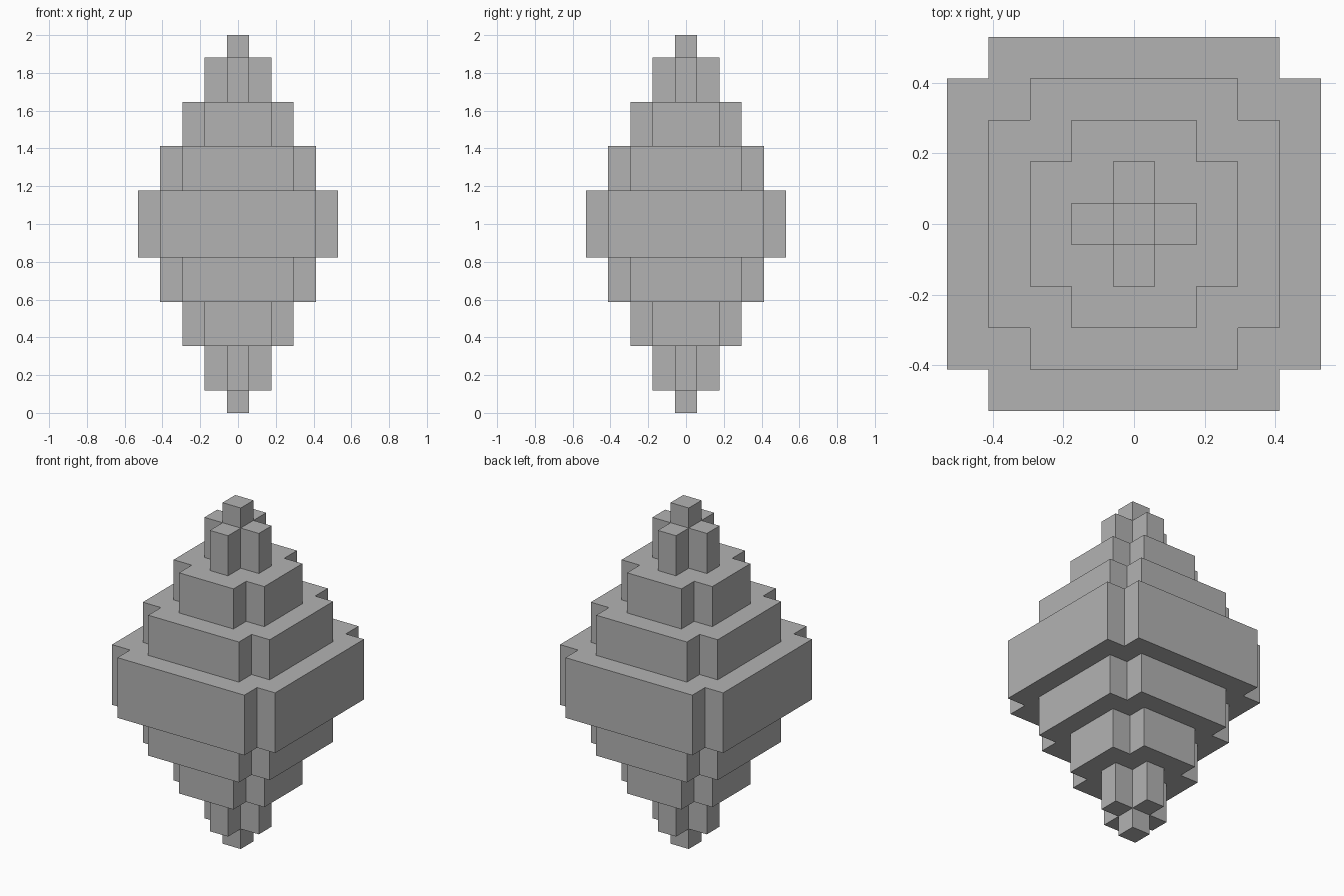
import bpy
import bmesh

cube = bpy.data.objects.get("Cube")
if cube:
    bpy.data.objects.remove(cube, do_unlink=True)

UNIT = 2 / 17  # the model is 17 blocks tall

grey = bpy.data.materials.new("stone_grey")
grey.use_nodes = True
colour = (0.45, 0.45, 0.45, 1)
grey.diffuse_color = colour
grey.node_tree.nodes["Principled BSDF"].inputs["Base Color"].default_value = colour


def outline(ring):
    """Square with one block notched out of each corner; ring 0 is one block."""
    a = ring + 0.5
    if ring == 0:
        return [(a, -a), (a, a), (-a, a), (-a, -a)]
    b = ring - 0.5
    points = []
    x, y = 1, 0
    for _ in range(4):
        for u, v in ((a, -b), (a, b), (b, b)):
            points.append((u * x - v * y, u * y + v * x))
        x, y = -y, x
    return points


def add_tier(name, ring, bottom, height):
    bm = bmesh.new()
    verts = [bm.verts.new((x * UNIT, y * UNIT, bottom * UNIT)) for x, y in outline(ring)]
    base = bm.faces.new(verts)
    result = bmesh.ops.extrude_face_region(bm, geom=[base], use_keep_orig=True)
    top = [e for e in result["geom"] if isinstance(e, bmesh.types.BMVert)]
    bmesh.ops.translate(bm, verts=top, vec=(0, 0, height * UNIT))
    bmesh.ops.recalc_face_normals(bm, faces=bm.faces)
    mesh = bpy.data.meshes.new(name)
    bm.to_mesh(mesh)
    bm.free()
    mesh.materials.append(grey)
    bpy.context.collection.objects.link(bpy.data.objects.new(name, mesh))


# Tiers from the bottom tip up: name, ring, height in blocks
tiers = [
    ("bottom_tip", 0, 1),
    ("lower_small_tier", 1, 2),
    ("lower_medium_tier", 2, 2),
    ("lower_large_tier", 3, 2),
    ("middle_tier", 4, 3),
    ("upper_large_tier", 3, 2),
    ("upper_medium_tier", 2, 2),
    ("upper_small_tier", 1, 2),
    ("top_tip", 0, 1),
]
level = 0
for name, ring, height in tiers:
    add_tier(name, ring, level, height)
    level += height
